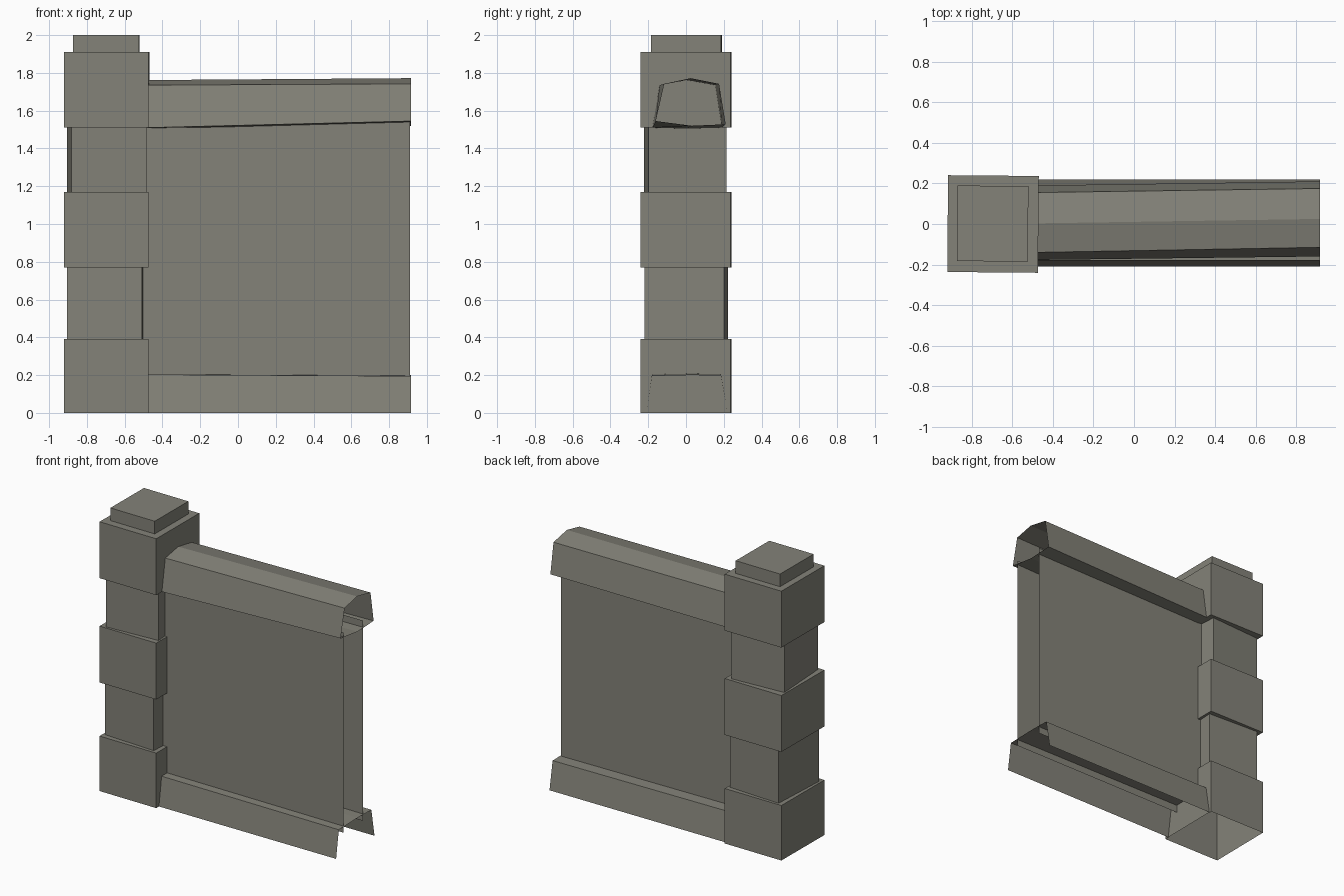
import bpy, bmesh, math
from mathutils import Matrix

if "Cube" in bpy.data.objects:
    bpy.data.objects.remove(bpy.data.objects["Cube"])

stone = bpy.data.materials.new("grey stone")
stone.diffuse_color = (0.23, 0.225, 0.19, 1)
stone.use_nodes = True
stone.node_tree.nodes["Principled BSDF"].inputs["Base Color"].default_value = stone.diffuse_color


def finish(name, bm):
    me = bpy.data.meshes.new(name)
    bm.to_mesh(me)
    bm.free()
    me.materials.append(stone)
    ob = bpy.data.objects.new(name, me)
    bpy.context.collection.objects.link(ob)
    return ob


def block(name, cx, cy, w, d, z0, z1, turn=0, open_bottom=False):
    """Box given by centre, size, height range and a small turn about z."""
    bm = bmesh.new()
    bmesh.ops.create_cube(bm, size=1)
    if open_bottom:
        low = [f for f in bm.faces if f.normal.z < -0.5]
        bmesh.ops.delete(bm, geom=low, context='FACES_ONLY')
    m = (Matrix.Translation((cx, cy, (z0 + z1) / 2))
         @ Matrix.Rotation(math.radians(turn), 4, 'Z')
         @ Matrix.Diagonal((w, d, z1 - z0, 1)))
    bmesh.ops.transform(bm, matrix=m, verts=bm.verts)
    return finish(name, bm)


def loft(name, x0, x1, start, end, closed):
    """Open-ended shell between two (y, z) profiles."""
    bm = bmesh.new()
    a = [bm.verts.new((x0, y, z)) for y, z in start]
    b = [bm.verts.new((x1, y, z)) for y, z in end]
    n = len(a)
    for i in range(n if closed else n - 1):
        j = (i + 1) % n
        bm.faces.new((a[i], b[i], b[j], a[j]))
    return finish(name, bm)


# Pillar: three large blocks, the lowest open underneath
for name, z0, z1 in (("pillar_base_block", 0, 0.39),
                     ("pillar_middle_block", 0.77, 1.17),
                     ("pillar_top_block", 1.51, 1.91)):
    block(name, -0.695, 0, 0.447, 0.477, z0, z1, -0.5, z0 == 0)

# Narrower blocks between them, turned slightly out of line
block("pillar_lower_neck", -0.695, 0.002, 0.397, 0.422, 0.39, 0.77, -3)
block("pillar_upper_neck", -0.695, -0.004, 0.397, 0.415, 1.17, 1.51, 3.4)

# Pillar cap
block("pillar_cap", -0.697, 0.002, 0.35, 0.372, 1.91, 2.0, -0.5)

# Wall: two thin faces, open at the end
for name, y, s in (("wall_front", -0.12, 1), ("wall_back", 0.10, -1)):
    loft(name, -0.52, 0.91, [(y, 1.57), (y, 0.15)][::s],
         [(y, 1.57), (y, 0.15)][::s], False)

# Coping: slightly crooked six-sided tube, profile listed from front bottom
loft("wall_coping", -0.48, 0.917,
     [(0.005, 1.505), (-0.177, 1.51), (-0.14, 1.735),
      (0.003, 1.762), (0.155, 1.735), (0.19, 1.51)][::-1],
     [(0.03, 1.52), (-0.16, 1.545), (-0.115, 1.742),
      (0.025, 1.772), (0.175, 1.742), (0.21, 1.528)][::-1], True)

# Plinth: sloped skirt, open underneath and at the end
loft("wall_plinth", -0.48, 0.917,
     [(-0.21, 0), (-0.18, 0.203), (0.03, 0.208), (0.185, 0.205), (0.22, 0)][::-1],
     [(-0.21, 0), (-0.18, 0.195), (0.03, 0.200), (0.185, 0.197), (0.22, 0)][::-1],
     False)
